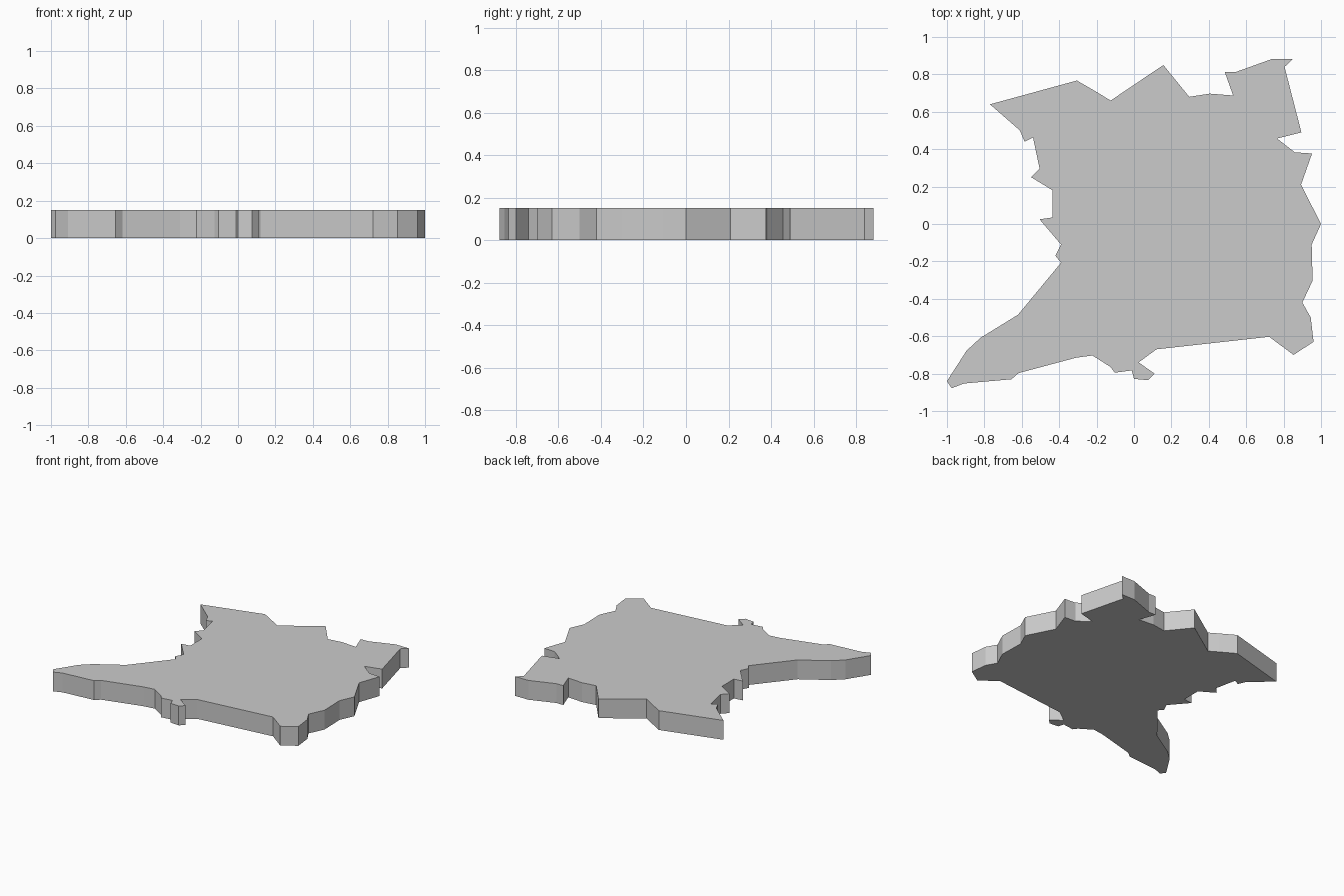
import bpy
import bmesh

THICKNESS = 0.15

# Outline seen from above, edge by edge
back_edge = [(-.77, .64), (-.305, .767), (-.19, .70), (-.125, .66), (.157, .85), (.295, .68),
             (.405, .697), (.53, .687), (.485, .813), (.545, .813), (.737, .882), (.85, .882)]
right_edge = [(.805, .84), (.895, .49), (.765, .457), (.86, .383), (.952, .377), (.893, .21),
              (1, 0), (.95, -.11), (.955, -.303), (.90, -.42), (.945, -.50), (.96, -.63)]
front_edge = [(.853, -.70), (.723, -.603), (.12, -.67), (.025, -.74), (.11, -.80), (.075, -.835),
              (0, -.828), (-.012, -.783), (-.103, -.795), (-.125, -.765), (-.222, -.703),
              (-.31, -.715), (-.617, -.797), (-.655, -.83), (-.91, -.853), (-.975, -.878)]
left_edge = [(-1, -.84), (-.895, -.677), (-.82, -.608), (-.62, -.485), (-.39, -.207),
             (-.42, -.17), (-.39, -.11), (-.505, .025), (-.435, .035), (-.435, .18),
             (-.55, .25), (-.505, .297), (-.54, .463), (-.585, .44), (-.61, .50)]
outline = back_edge + right_edge + front_edge + left_edge

# Flat slab: base face extruded upward
bm = bmesh.new()
base = bm.faces.new([bm.verts.new((x, y, 0)) for x, y in outline])
top = bmesh.ops.extrude_face_region(bm, geom=[base], use_keep_orig=True)
bmesh.ops.translate(bm, vec=(0, 0, THICKNESS),
                    verts=[v for v in top["geom"] if isinstance(v, bmesh.types.BMVert)])
bmesh.ops.recalc_face_normals(bm, faces=bm.faces)

mesh = bpy.data.meshes.new("region_slab")
bm.to_mesh(mesh)
bm.free()
slab = bpy.data.objects.new("region_slab", mesh)
bpy.context.collection.objects.link(slab)
